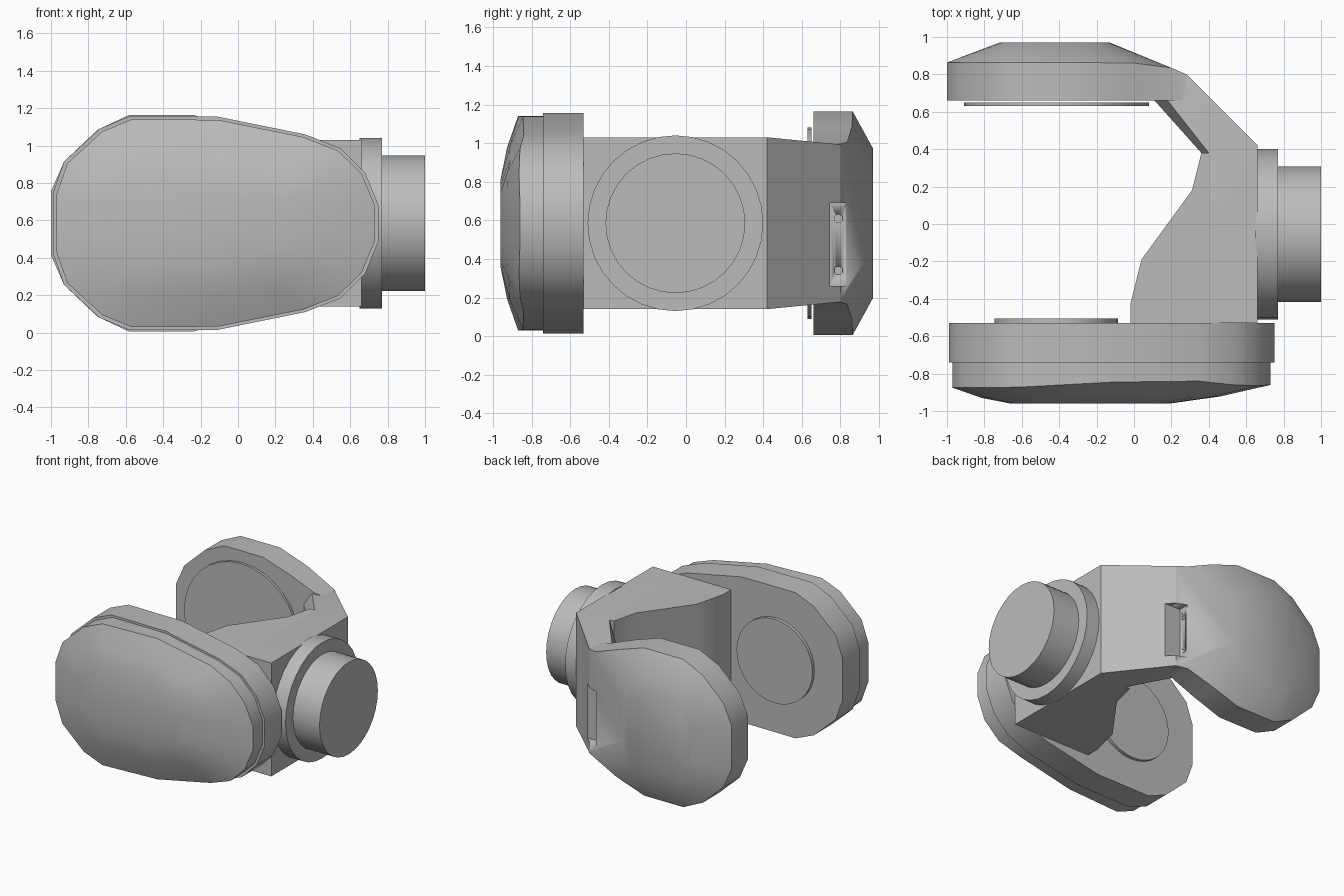
import bpy
import bmesh
import math
from mathutils import Vector

CZ = 0.585  # height of the mirror plane

cube = bpy.data.objects.get("Cube")
if cube:
    bpy.data.objects.remove(cube, do_unlink=True)

grey = bpy.data.materials.new("plain grey")
grey.use_nodes = True
grey.diffuse_color = (0.5, 0.5, 0.5, 1)
grey.node_tree.nodes["Principled BSDF"].inputs["Base Color"].default_value = (0.5, 0.5, 0.5, 1)


def loft(name, rings, angle=30):
    """Skin a list of equal-length point rings and cap both ends."""
    bm = bmesh.new()
    loops = [[bm.verts.new(p) for p in ring] for ring in rings]
    n = len(loops[0])
    for a, b in zip(loops, loops[1:]):
        for i in range(n):
            j = (i + 1) % n
            bm.faces.new((a[i], a[j], b[j], b[i]))
    bm.faces.new(loops[0])
    bm.faces.new(loops[-1])
    bmesh.ops.recalc_face_normals(bm, faces=bm.faces)
    mesh = bpy.data.meshes.new(name)
    bm.to_mesh(mesh)
    bm.free()
    mesh.materials.append(grey)
    obj = bpy.data.objects.new(name, mesh)
    bpy.context.collection.objects.link(obj)
    bpy.ops.object.select_all(action="DESELECT")
    obj.select_set(True)
    bpy.context.view_layer.objects.active = obj
    bpy.ops.object.shade_smooth_by_angle(angle=math.radians(angle))
    return obj


def mirrored(half, ys):
    """Closed ring in XZ from (x, half height) points; ys is a depth or a list."""
    if not isinstance(ys, (list, tuple)):
        ys = [ys] * len(half)
    top = [Vector((x, y, CZ + h)) for (x, h), y in zip(half, ys)]
    return top + [Vector((p.x, p.y, 2 * CZ - p.z)) for p in reversed(top)]


def disc(name, axis, centre, radius, start, end, sides=32):
    """Cylinder along X or Y; centre is the other horizontal coordinate."""
    rings = []
    for d in (start, end):
        ring = []
        for i in range(sides):
            t = math.tau * i / sides
            u, z = centre + radius * math.cos(t), CZ + radius * math.sin(t)
            ring.append((d, u, z) if axis == "x" else (u, d, z))
        rings.append(ring)
    return loft(name, rings)


def box(name, lo, hi):
    return loft(name, [[(x, lo[1], lo[2]), (x, hi[1], lo[2]), (x, hi[1], hi[2]), (x, lo[1], hi[2])]
                       for x in (lo[0], hi[0])])


# Front housing: full-width body, then an inset shell with a shallow dome
outline = [(-0.99, 0.16), (-0.93, 0.33), (-0.74, 0.505), (-0.58, 0.572), (-0.11, 0.57),
           (0.36, 0.475), (0.55, 0.4), (0.68, 0.27), (0.75, 0.1)]
shell = [(-0.12 + (x + 0.12) * 0.978, h * 0.97) for x, h in outline]
crown = [(-0.66, 0.07), (-0.64, 0.14), (-0.58, 0.19), (-0.5, 0.23), (-0.1, 0.23),
         (0.05, 0.2), (0.12, 0.16), (0.17, 0.1), (0.19, 0.05)]
rim_y = [-0.875, -0.875, -0.875, -0.87, -0.845, -0.84, -0.86, -0.865, -0.86]
middle = [((a + c) / 2, (b + d) / 2) for (a, b), (c, d) in zip(shell, crown)]
middle_y = [(y - 0.96) / 2 - 0.012 for y in rim_y]
loft("front_housing_body", [mirrored(outline, -0.53), mirrored(outline, -0.74)])
loft("front_housing_shell", [mirrored(shell, -0.73), mirrored(shell, rim_y),
                             mirrored(middle, middle_y), mirrored(crown, -0.96)])
disc("front_inner_pad", "y", -0.415, 0.33, -0.54, -0.505)

# Rear housing: rounded plate with a wide sloping bevel on its back
rear = [(-1.0, 0.17), (-0.93, 0.33), (-0.75, 0.5), (-0.58, 0.58), (-0.24, 0.58),
        (0.0, 0.5), (0.2, 0.42), (0.28, 0.41)]
rear_crown = [(-0.72, 0.14), (-0.7, 0.24), (-0.64, 0.33), (-0.56, 0.385), (-0.32, 0.385),
              (-0.2, 0.33), (-0.14, 0.24), (-0.13, 0.14)]
rear_y = [0.863] * 5 + [0.86, 0.835, 0.8]
rear_housing = loft("rear_housing", [mirrored(rear, 0.66), mirrored(rear, rear_y),
                                     mirrored(rear_crown, 0.97)])
disc("rear_inner_pad", "y", -0.415, 0.495, 0.65, 0.63)


# Arm: straight side wall, then a diagonal run to the rear housing
def arm_section(outer, inner, ridge, half):
    ring = [(*outer, CZ - half), (*outer, CZ + half), (*inner, CZ + half),
            (*ridge, CZ + half * 0.75), (*ridge, CZ - half * 0.75), (*inner, CZ - half)]
    return ring


arm = loft("arm", [
    arm_section((0.66, -0.53), (0.4, -0.53), (0.36, -0.53), 0.445),
    arm_section((0.66, 0.42), (0.4, 0.38), (0.36, 0.38), 0.445),
    arm_section((0.28, 0.8), (0.18, 0.66), (0.11, 0.66), 0.408),
], angle=10)

# Web: curved inner block bracing the arm against the front housing
web = [(0.41, -0.53), (-0.02, -0.53), (-0.02, -0.43), (0.04, -0.19), (0.31, 0.18),
       (0.36, 0.38), (0.41, 0.38)]
loft("arm_web", [[(x, y, CZ + s * 0.445) for x, y in web] for s in (-1, 1)])

# Slot with two screw holes, cut through the outer corner of the arm
cutters = [box("slot_cutter", (0.2, 0.745, 0.26), (0.6, 0.84, 0.69))]
for z in (0.34, 0.61):
    hole = disc("hole_cutter", "x", 0.79, 0.022, 0.17, 0.25, sides=12)
    hole.location.z = z - CZ
    cutters.append(hole)
for target in (arm, rear_housing):
    bpy.context.view_layer.objects.active = target
    for cutter in cutters:
        cutter.hide_render = True
        mod = target.modifiers.new("cut", "BOOLEAN")
        mod.operation = "DIFFERENCE"
        mod.solver = "EXACT"
        mod.object = cutter
        bpy.ops.object.modifier_move_to_index(modifier=mod.name, index=0)
        bpy.ops.object.modifier_apply(modifier=mod.name)
for cutter in cutters:
    bpy.data.objects.remove(cutter, do_unlink=True)

# Connector: flange and stub on the outer side of the arm
disc("connector_flange", "x", -0.055, 0.455, 0.65, 0.77)
disc("connector_stub", "x", -0.055, 0.362, 0.76, 1.0)
